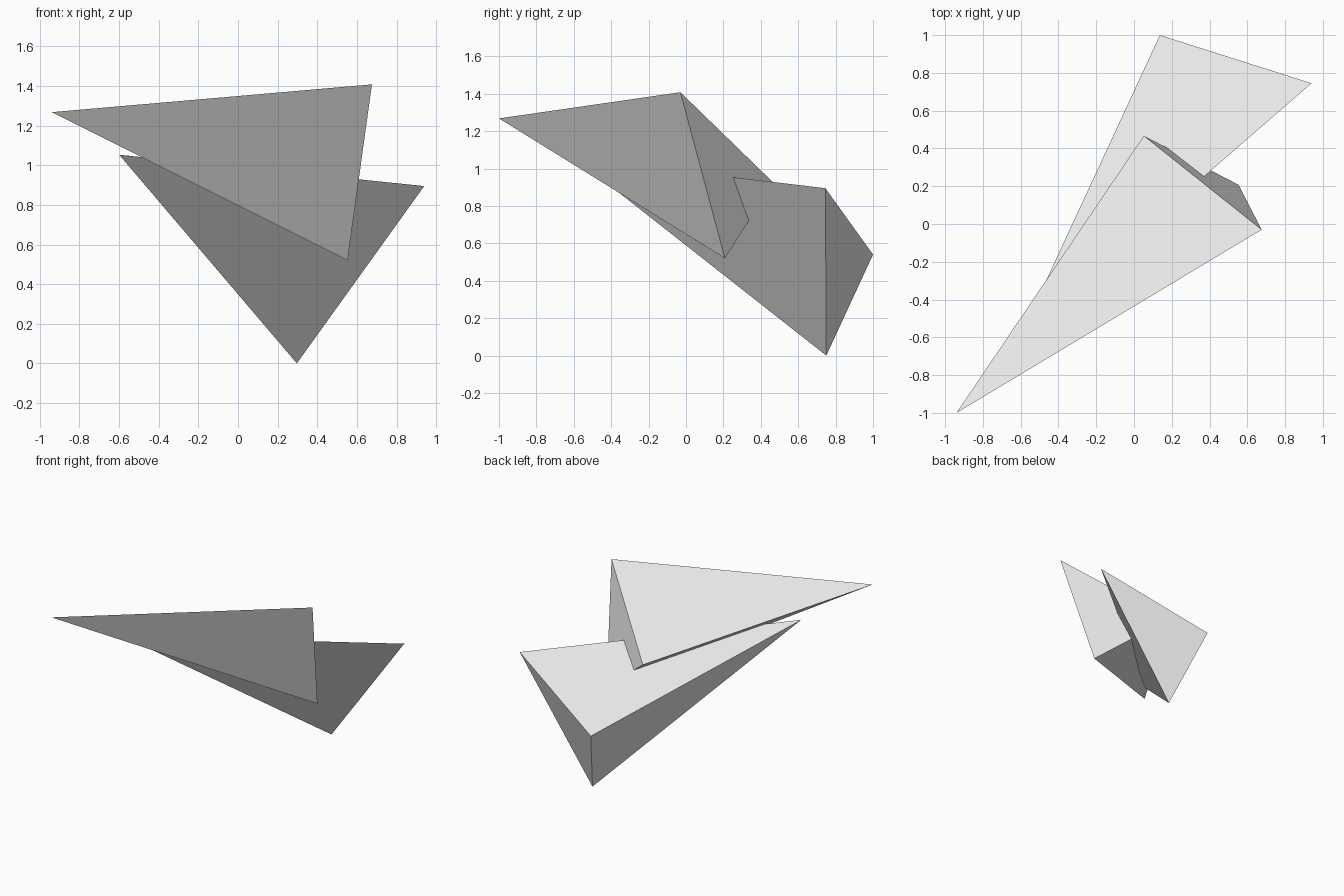
import bpy
import bmesh

if "Cube" in bpy.data.objects:
    bpy.data.objects.remove(bpy.data.objects["Cube"])

# Single grey finish shared by both shards
grey = bpy.data.materials.new("light_grey")
grey.diffuse_color = (0.8, 0.8, 0.8, 1.0)
grey.use_nodes = True
grey.node_tree.nodes["Principled BSDF"].inputs["Base Color"].default_value = grey.diffuse_color


def shard(name, corners):
    """Closed flat-sided tetrahedron spanning four corners."""
    bm = bmesh.new()
    v = [bm.verts.new(c) for c in corners]
    for skip in range(4):
        bm.faces.new([v[i] for i in range(4) if i != skip])
    bmesh.ops.recalc_face_normals(bm, faces=bm.faces)
    mesh = bpy.data.meshes.new(name)
    bm.to_mesh(mesh)
    bm.free()
    mesh.materials.append(grey)
    obj = bpy.data.objects.new(name, mesh)
    bpy.context.collection.objects.link(obj)
    return obj


# Upper shard: long point reaching to the front left
shard("upper_shard", [(-0.94, -1.0, 1.268), (0.676, -0.03, 1.408),
                      (0.553, 0.208, 0.52), (0.052, 0.467, 0.925)])

# Lower shard: stands on one corner, crossing the upper one
shard("lower_shard", [(0.137, 1.0, 0.54), (0.94, 0.745, 0.895),
                      (0.297, 0.75, 0.0), (-0.6, -0.59, 1.053)])
